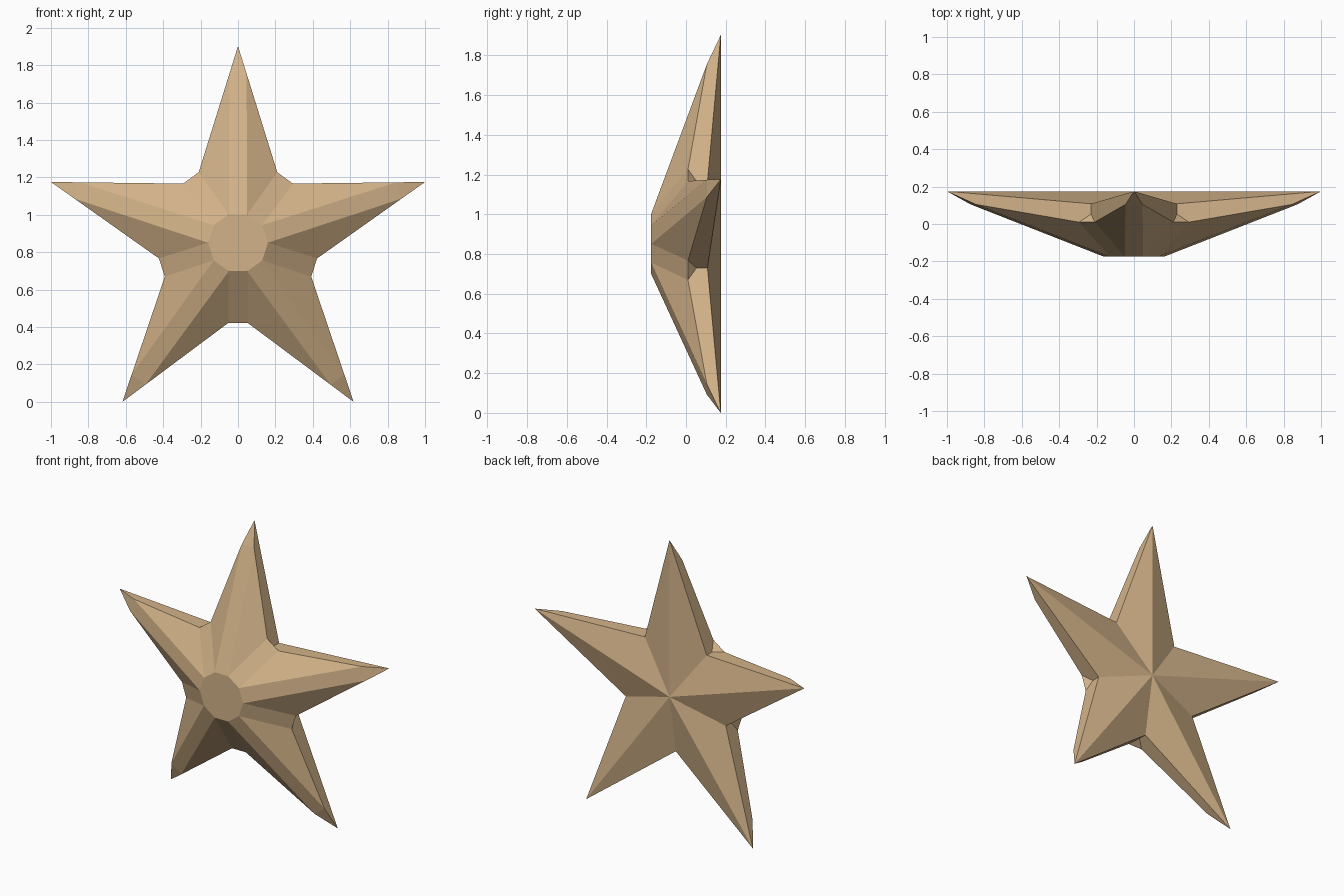
import bpy, bmesh, math
from mathutils import Vector

if "Cube" in bpy.data.objects:
    bpy.data.objects.remove(bpy.data.objects["Cube"])

R = 1.0515                       # centre to arm tip
CZ = R * math.cos(math.pi / 5)   # height of the star centre
BACK, FRONT = 0.175, -0.175
VAL_R, HUB_R = 0.39, 0.16        # back valley radius, front hub radius

bm = bmesh.new()


def polar(r, deg):
    """Offset (across, along) in the frame of the upright arm."""
    return r * math.cos(math.radians(deg)), r * math.sin(math.radians(deg))


def wall(s, f, y):
    """Point on the arm side wall, fraction f from valley to tip, side s."""
    vx, vz = polar(VAL_R, 54)
    return (s * vx * (1 - f), vz + (R - vz) * f, y)


def place(p, k):
    """Turn an upright-arm point to arm k (clockwise from the front)."""
    a = -math.radians(72 * k)
    x, z, y = p[0], p[1], p[2]
    return Vector((x * math.cos(a) - z * math.sin(a), y,
                   CZ + x * math.sin(a) + z * math.cos(a)))


def face(*pts):
    bm.faces.new([bm.verts.new(p) for p in pts])


hub = []
for k in range(5):
    tip = place((0, R, BACK), k)
    mid = place((0, 0, BACK), k)
    side = {}
    for s in (-1, 1):
        hx, hz = polar(HUB_R, 72)
        h = place((s * hx, hz, FRONT), k)
        ridge = place(wall(s, 0.80, 0.105), k)
        notch = place(wall(s, 0.083, 0.01), k)
        v_front = place(wall(s, 0, 0.053), k)
        v_back = place(wall(s, 0, 0.108), k)
        side[s] = (h, ridge, notch, v_front, v_back)
        face(h, ridge, notch)                        # sloping front flank
        face(tip, ridge, notch, v_front, v_back)     # straight side wall
        face(mid, tip, v_back)                       # folded back
        hub.append(h)
    # flat strip along the arm and its end bevel
    face(side[-1][0], side[1][0], side[1][1], side[-1][1])
    face(side[-1][1], side[1][1], tip)
    # bevelled valley towards the next arm
    h2 = place((-hx, hz, FRONT), k + 1)
    n2 = place(wall(-1, 0.083, 0.01), k + 1)
    face(side[1][0], h2, n2, side[1][2])
    face(side[1][2], n2, side[1][3])
face(*hub)                                           # ten-sided front hub

bmesh.ops.remove_doubles(bm, verts=bm.verts, dist=0.0005)
bmesh.ops.recalc_face_normals(bm, faces=bm.faces)

mesh = bpy.data.meshes.new("star")
bm.to_mesh(mesh)
bm.free()
star = bpy.data.objects.new("star", mesh)
bpy.context.collection.objects.link(star)

mat = bpy.data.materials.new("sandy tan")
mat.diffuse_color = (0.65, 0.45, 0.25, 1)
mat.use_nodes = True
mat.node_tree.nodes["Principled BSDF"].inputs["Base Color"].default_value = mat.diffuse_color
mesh.materials.append(mat)
